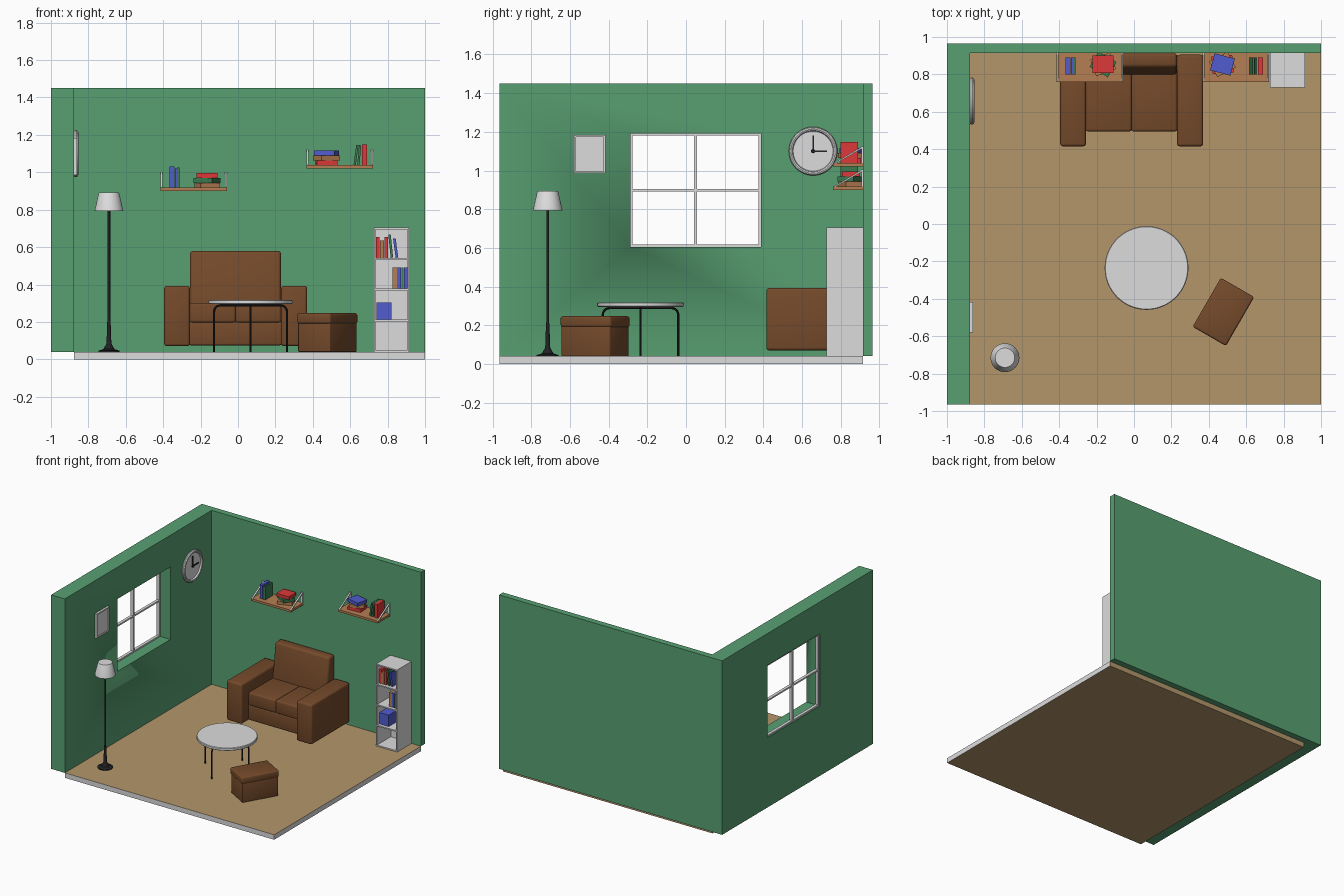
import bpy, bmesh, math
from mathutils import Matrix, Vector, Euler

if "Cube" in bpy.data.objects:
    bpy.data.objects.remove(bpy.data.objects["Cube"])


def material(name, r, g, b):
    m = bpy.data.materials.new(name)
    m.diffuse_color = (r, g, b, 1)
    m.use_nodes = True
    m.node_tree.nodes["Principled BSDF"].inputs["Base Color"].default_value = m.diffuse_color
    return m


WHITE = material("white", 0.72, 0.72, 0.72)
GREEN = material("wall green", 0.098, 0.352, 0.168)
FLOOR = material("floor tan", 0.456, 0.305, 0.147)
LEATHER = material("brown leather", 0.178, 0.069, 0.024)
WOOD = material("shelf wood", 0.46, 0.21, 0.085)
RED = material("book red", 0.72, 0.04, 0.04)
BLUE = material("book blue", 0.082, 0.107, 0.62)
LEAF = material("book green", 0.044, 0.202, 0.083)
BLACK = material("black metal", 0.015, 0.015, 0.017)


def finish(name, bm, mat, matrix=None):
    bmesh.ops.recalc_face_normals(bm, faces=bm.faces)
    me = bpy.data.meshes.new(name)
    bm.to_mesh(me)
    bm.free()
    ob = bpy.data.objects.new(name, me)
    bpy.context.collection.objects.link(ob)
    me.materials.append(mat)
    if matrix:
        ob.matrix_world = matrix
    smooth(ob)
    return ob


def activate(ob):
    bpy.ops.object.select_all(action='DESELECT')
    ob.select_set(True)
    bpy.context.view_layer.objects.active = ob


def smooth(ob):
    activate(ob)
    bpy.ops.object.shade_smooth_by_angle(angle=math.radians(35))


def prism(name, pts, axis, a, b, mat, bevel=0, matrix=None):
    """Extrude an outline: axis x takes (y, z) points, axis z takes (x, y)."""
    bm = bmesh.new()
    place = (lambda p, d: (d, p[0], p[1])) if axis == 'x' else (lambda p, d: (p[0], p[1], d))
    lo = [bm.verts.new(place(p, a)) for p in pts]
    hi = [bm.verts.new(place(p, b)) for p in pts]
    bm.faces.new(lo)
    bm.faces.new(hi)
    for i in range(len(pts)):
        j = (i + 1) % len(pts)
        bm.faces.new((lo[i], lo[j], hi[j], hi[i]))
    bmesh.ops.recalc_face_normals(bm, faces=bm.faces)
    if bevel:
        bmesh.ops.bevel(bm, geom=bm.edges[:], offset=bevel, segments=3, profile=0.5,
                        affect='EDGES', clamp_overlap=True)
    return finish(name, bm, mat, matrix)


def box(name, x, y, z, mat, bevel=0, turn=0, lean=0):
    c = Vector(((x[0] + x[1]) / 2, (y[0] + y[1]) / 2, (z[0] + z[1]) / 2))
    w, d, h = (x[1] - x[0]) / 2, (y[1] - y[0]) / 2, (z[1] - z[0]) / 2
    mtx = Matrix.Translation(c) @ Euler((0, math.radians(lean), math.radians(turn))).to_matrix().to_4x4()
    return prism(name, [(-w, -d), (w, -d), (w, d), (-w, d)], 'z', -h, h, mat, bevel, mtx)


def lathe(name, profile, mat, matrix, n=48):
    """Revolve (radius, height) points and cap both ends."""
    bm = bmesh.new()
    rings = [[bm.verts.new((r * math.cos(2 * math.pi * i / n), r * math.sin(2 * math.pi * i / n), z))
              for i in range(n)] for r, z in profile]
    for p, q in zip(rings, rings[1:]):
        for i in range(n):
            j = (i + 1) % n
            bm.faces.new((p[i], p[j], q[j], q[i]))
    bm.faces.new(rings[0])
    bm.faces.new(rings[-1])
    return finish(name, bm, mat, matrix)


# Floor slab, with white edges at front and right
floor = box("floor", (-0.877, 1), (-0.965, 0.915), (0, 0.04), FLOOR)
floor.data.materials.append(WHITE)
for f in floor.data.polygons:
    if f.normal.y < -0.5 or f.normal.x > 0.5:
        f.material_index = 1

# L-shaped wall with a window opening
walls = prism("walls", [(-1, -0.965), (-0.877, -0.965), (-0.877, 0.915), (1, 0.915),
                        (1, 0.965), (-1, 0.965)], 'z', 0.04, 1.45, GREEN)
WY, WZ = (-0.288, 0.387), (0.605, 1.192)
cutter = box("window_cutter", (-1.1, -0.8), WY, WZ, GREEN)
cutter.hide_render = True
mod = walls.modifiers.new("window", 'BOOLEAN')
mod.operation = 'DIFFERENCE'
mod.solver = 'EXACT'
mod.object = cutter
activate(walls)
bpy.ops.object.modifier_apply(modifier=mod.name)
bpy.data.objects.remove(cutter)

# Window frame and bars
FX = (-0.992, -0.968)
for i, y in enumerate((WY[0], 0.042, WY[1] - 0.012)):
    box(f"window_upright_{i}", FX, (y, y + (0.016 if i == 1 else 0.012)), WZ, WHITE)
for i, z in enumerate((WZ[0], 0.892, WZ[1] - 0.012)):
    box(f"window_rail_{i}", FX, WY, (z, z + 0.012), WHITE)

# Wall clock
on_wall = Matrix.Translation((-0.877, 0.657, 1.1)) @ Matrix.Rotation(math.pi / 2, 4, 'Y')
lathe("clock_case", [(0.12, 0), (0.126, 0.006), (0.126, 0.014), (0.121, 0.021), (0.114, 0.023),
                     (0.107, 0.02), (0.103, 0.009)], WHITE, on_wall)
box("clock_minute_hand", (-0.868, -0.861), (0.653, 0.661), (1.09, 1.18), BLACK)
box("clock_hour_hand", (-0.868, -0.861), (0.645, 0.73), (1.096, 1.104), BLACK)
lathe("clock_pin", [(0.011, 0.008), (0.011, 0.018)], BLACK, on_wall, 16)

# Picture in a frame
box("picture", (-0.877, -0.868), (-0.575, -0.42), (0.99, 1.18), WHITE)
for y in (-0.58, -0.426):
    box("picture_side", (-0.877, -0.86), (y, y + 0.01), (0.986, 1.184), WHITE)
for z in (0.986, 1.174):
    box("picture_rail", (-0.877, -0.86), (-0.57, -0.426), (z, z + 0.01), WHITE)

# Floor lamp
lamp = Matrix.Translation((-0.69, -0.715, 0))
lathe("lamp_stand", [(0.057, 0.04), (0.057, 0.046), (0.03, 0.054), (0.021, 0.07), (0.013, 0.085),
                     (0.009, 0.2), (0.007, 0.22), (0.007, 0.81)], BLACK, lamp, 32)
lathe("lamp_shade", [(0.077, 0.793), (0.055, 0.888), (0.052, 0.893)], WHITE, lamp)

# Sofa
for side, x in (("left", (-0.395, -0.257)), ("right", (0.23, 0.37))):
    box(f"sofa_arm_{side}", x, (0.415, 0.905), (0.07, 0.393), LEATHER, 0.015)
box("sofa_base", (-0.262, 0.235), (0.5, 0.905), (0.075, 0.2), LEATHER, 0.01)
for side, x in (("left", (-0.257, -0.013)), ("right", (-0.013, 0.23))):
    box(f"sofa_seat_{side}", x, (0.495, 0.84), (0.197, 0.302), LEATHER, 0.012)
prism("sofa_back", [(0.785, 0.19), (0.912, 0.19), (0.915, 0.58), (0.838, 0.58)], 'x',
      -0.257, 0.23, LEATHER, 0.018)

# Round table on two crossing bent hoops
table = Matrix.Translation((0.067, -0.235, 0))
lathe("table_top", [(0.22, 0.295), (0.224, 0.299), (0.224, 0.314), (0.22, 0.318)], WHITE, table, 64)
R, TOP, BEND = 0.195, 0.289, 0.035
arc = [(R - BEND + BEND * math.cos(a * math.pi / 12), TOP - BEND + BEND * math.sin(a * math.pi / 12))
       for a in range(7)]
path = [(R, 0.04)] + arc
path += [(-x, z) for x, z in reversed(path)]
for k in range(2):
    cu = bpy.data.curves.new(f"table_hoop_{k}", 'CURVE')
    cu.dimensions = '3D'
    cu.bevel_depth = 0.006
    cu.bevel_resolution = 2
    cu.use_fill_caps = True
    sp = cu.splines.new('POLY')
    sp.points.add(len(path) - 1)
    for p, (x, z) in zip(sp.points, path):
        p.co = (x, 0, z, 1)
    cu.materials.append(BLACK)
    hoop = bpy.data.objects.new(f"table_hoop_{k}", cu)
    bpy.context.collection.objects.link(hoop)
    hoop.matrix_world = table @ Matrix.Rotation(k * math.pi / 2, 4, 'Z')
    activate(hoop)
    bpy.ops.object.convert(target='MESH')
    smooth(bpy.context.object)

# Footstool
box("stool_body", (0.333, 0.623), (-0.569, -0.371), (0.04, 0.2), LEATHER, 0.006, turn=60)
box("stool_lid", (0.327, 0.629), (-0.573, -0.367), (0.19, 0.247), LEATHER, 0.012, turn=60)

# Bookcase
CX, CY = (0.727, 0.915), (0.727, 0.914)
for side, x in (("left", CX[0]), ("right", CX[1] - 0.009)):
    box(f"bookcase_{side}", (x, x + 0.009), CY, (0.04, 0.705), WHITE)
box("bookcase_back", CX, (0.905, 0.914), (0.04, 0.705), WHITE)
for i, z in enumerate((0.04, 0.202, 0.368, 0.533, 0.695)):
    box(f"bookcase_shelf_{i}", (CX[0] + 0.009, CX[1] - 0.009), (0.73, 0.905), (z, z + 0.01), WHITE)


def upright(name, x0, x1, z0, z1, mat, y=(0.8, 0.89), lean=0):
    box(name, (x0, x1), y, (z0, z1), mat, lean=lean)


# Books in the bookcase
BY = (0.755, 0.875)
for x0, x1, h, mat, lean in ((0.737, 0.757, 0.112, RED, 0), (0.758, 0.781, 0.092, WOOD, 0),
                             (0.783, 0.803, 0.11, RED, 0), (0.81, 0.823, 0.125, LEAF, -6),
                             (0.836, 0.85, 0.104, BLUE, -8)):
    upright("top_row_book", x0, x1, 0.543, 0.543 + h, mat, BY, lean)
for x0, x1, mat in ((0.826, 0.85, WOOD), (0.851, 0.872, BLUE), (0.873, 0.886, LEAF), (0.887, 0.905, BLUE)):
    upright("middle_row_book", x0, x1, 0.378, 0.49, mat, BY)
box("storage_box", (0.74, 0.822), BY, (0.212, 0.305), BLUE)

# Two wall shelves with brackets at the ends
for n, (x0, x1, z) in enumerate(((-0.415, -0.058, 0.9), (0.365, 0.722, 1.02))):
    box(f"wall_shelf_{n}", (x0, x1), (0.76, 0.915), (z, z + 0.018), WOOD)
    for x in (x0, x1 - 0.012):
        box("bracket_upright", (x, x + 0.012), (0.907, 0.915), (z, z + 0.105), WHITE)
        prism("bracket_brace", [(0.765, z + 0.018), (0.778, z + 0.018), (0.912, z + 0.095),
                                (0.912, z + 0.105)], 'x', x, x + 0.012, WHITE)

# Upright books on the wall shelves
upright("shelf_book_a", -0.365, -0.34, 0.918, 1.03, BLUE)
upright("shelf_book_b", -0.338, -0.327, 0.918, 1.02, BLUE)
upright("shelf_book_c", -0.326, -0.314, 0.918, 1.025, LEAF)
upright("shelf_book_d", 0.625, 0.637, 1.04, 1.146, LEAF, lean=8)
upright("shelf_book_e", 0.642, 0.654, 1.038, 1.145, LEAF, lean=5)
upright("shelf_book_f", 0.662, 0.69, 1.038, 1.148, RED)

# Stacked books, each turned a little
for cx, z, stack in ((-0.165, 0.918, ((WOOD, 20), (LEAF, -30), (RED, 0))),
                     (0.473, 1.038, ((RED, 5), (WOOD, 28), (BLUE, -15)))):
    for i, (mat, turn) in enumerate(stack):
        z0 = z + i * 0.026
        box("stacked_book", (cx - 0.056, cx + 0.056), (0.806, 0.9), (z0, z0 + 0.0255), mat, turn=turn)
